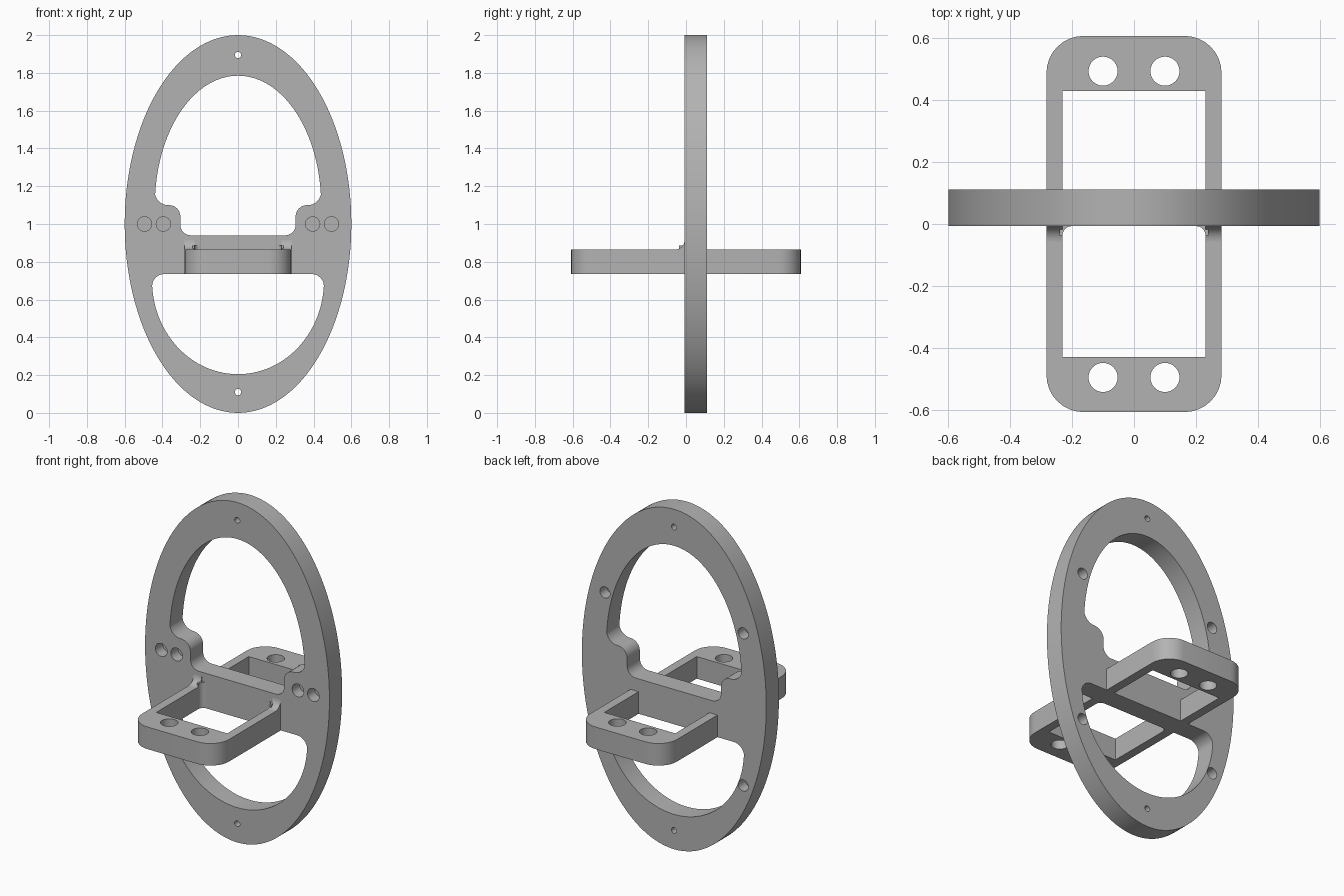
import bpy, bmesh
from math import sin, cos, pi, asin
from mathutils import Vector

if "Cube" in bpy.data.objects:
    bpy.data.objects.remove(bpy.data.objects["Cube"])

grey = bpy.data.materials.new("plain grey")
grey.use_nodes = True
grey.diffuse_color = (0.45, 0.45, 0.45, 1)
grey.node_tree.nodes["Principled BSDF"].inputs["Base Color"].default_value = grey.diffuse_color

FRONT, BACK = -0.007, 0.111       # ring faces
LOW, HIGH = 0.735, 0.865          # tray faces


def prism(name, outline, axis, start, end):
    """Extrude a 2D outline along the x, y or z axis."""
    bm = bmesh.new()

    def place(p, t):
        return {"x": (t, p[0], p[1]), "y": (p[0], t, p[1]), "z": (p[0], p[1], t)}[axis]

    base = bm.faces.new([bm.verts.new(place(p, start)) for p in outline])
    shift = Vector(place((0, 0), end - start))
    out = bmesh.ops.extrude_face_region(bm, geom=[base], use_keep_orig=True)
    bmesh.ops.translate(bm, vec=shift, verts=[g for g in out["geom"] if isinstance(g, bmesh.types.BMVert)])
    bmesh.ops.recalc_face_normals(bm, faces=bm.faces)
    mesh = bpy.data.meshes.new(name)
    bm.to_mesh(mesh)
    bm.free()
    mesh.materials.append(grey)
    obj = bpy.data.objects.new(name, mesh)
    bpy.context.collection.objects.link(obj)
    return obj


def arc(cx, cy, rx, ry, a0, a1, n):
    return [(cx + rx * cos(a0 + (a1 - a0) * i / n), cy + ry * sin(a0 + (a1 - a0) * i / n))
            for i in range(n + 1)]


def circle(cx, cy, rx, ry=None, n=32):
    return arc(cx, cy, rx, ry or rx, 0, 2 * pi, n)[:-1]


def rounded(corner, before, after, r, n=8):
    """Round a right-angled corner with a quarter arc."""
    c = Vector(corner)
    u = (Vector(before) - c).normalized() * r
    v = (Vector(after) - c).normalized() * r
    return [tuple(c + u * (1 - sin(t)) + v * (1 - cos(t)))
            for t in (pi / 2 * i / n for i in range(n + 1))]


def mirrored(half):
    """Complete a right-hand outline with its left-hand mirror image."""
    return half + [(-x, y) for x, y in reversed(half) if abs(x) > 1e-5]


def cut(obj, cutter):
    cutter.hide_render = True
    mod = obj.modifiers.new("cut", "BOOLEAN")
    mod.operation, mod.solver, mod.object = "DIFFERENCE", "EXACT", cutter
    bpy.context.view_layer.objects.active = obj
    bpy.ops.object.modifier_apply(modifier=mod.name)
    bpy.data.objects.remove(cutter)


# Upright oval ring
ring = prism("oval_ring", circle(0, 1, 0.6, 1.0, 128), "y", FRONT, BACK)

# Upper window with a stepped sill
edge, step, shelf, sill = 0.44, 0.305, 1.10, 0.94
upper = arc(0, 1.1, edge, 0.685, pi / 2, asin(0.07 / 0.685), 40)
upper[0] = (0, upper[0][1])
upper += rounded((edge, shelf), (edge, 2), (0, shelf), 0.07)[1:]
upper += rounded((step, shelf), (1, shelf), (step, 0), 0.06)
upper += rounded((step, sill), (step, 2), (0, sill), 0.055)
cut(ring, prism("upper_cutter", mirrored(upper), "y", -0.3, 0.3))

# Lower window with a flat top
edge = 0.455
lower = arc(0, 0.7, edge, 0.495, -pi / 2, -asin(0.03 / 0.495), 40)
lower[0] = (0, lower[0][1])
lower += rounded((edge, LOW), (edge, 0), (0, LOW), 0.065)[1:]
cut(ring, prism("lower_cutter", mirrored(lower), "y", -0.3, 0.3))

# Pin holes through the top and bottom of the ring
for z in (0.11, 1.895):
    cut(ring, prism("pin_cutter", circle(0, z, 0.017, n=20), "y", -0.3, 0.3))

# Blind holes: pairs on the front, four corners on the back
for side in (-1, 1):
    for x in (0.395, 0.495):
        cut(ring, prism("front_cutter", circle(side * x, 1.0, 0.038), "y", -0.1, 0.06))
    for z in (0.495, 1.39):
        cut(ring, prism("back_cutter", circle(side * 0.45, z, 0.033), "y", 0.045, 0.2))

# Flat tray frame through the ring
w, d, inner_w, inner_d = 0.283, 0.608, 0.231, 0.43
half = rounded((w, d), (0, d), (w, 0), 0.12) + rounded((w, -d), (w, 0), (0, -d), 0.12)
tray = prism("tray_frame", mirrored(half), "z", LOW, HIGH)
opening = [(inner_w, inner_d), (inner_w, -inner_d)]
cut(tray, prism("tray_cutter", mirrored(opening), "z", 0.5, 1.1))
for x in (-0.1, 0.1):
    for y in (-0.496, 0.494):
        cut(tray, prism("tray_hole_cutter", circle(x, y, 0.047), "z", 0.5, 1.1))

# Fillets joining the tray arms to the ring front
parts = [ring, tray]
r, s = 0.05, 0.03
for side, label in ((1, "left"), (-1, "right")):
    top = [(FRONT + 0.01, HIGH - 0.01), (FRONT - r, HIGH - 0.01)]
    top += rounded((FRONT, HIGH), (-1, HIGH), (FRONT, 2), r) + [(FRONT + 0.01, HIGH + r)]
    parts.append(prism(label + "_top_fillet", top, "x", side * inner_w, side * w))
    x = side * inner_w
    web = [(x + side * 0.01, FRONT + 0.01), (x + side * 0.01, FRONT - s)]
    web += rounded((x, FRONT), (x, -1), (0, FRONT), s) + [(x - side * s, FRONT + 0.01)]
    parts.append(prism(label + "_inner_fillet", web, "z", LOW, HIGH + 0.02))

# Smooth curved walls, keep crisp edges
bpy.ops.object.select_all(action="DESELECT")
for obj in parts:
    obj.select_set(True)
bpy.context.view_layer.objects.active = ring
bpy.ops.object.shade_smooth_by_angle(angle=pi / 6)
